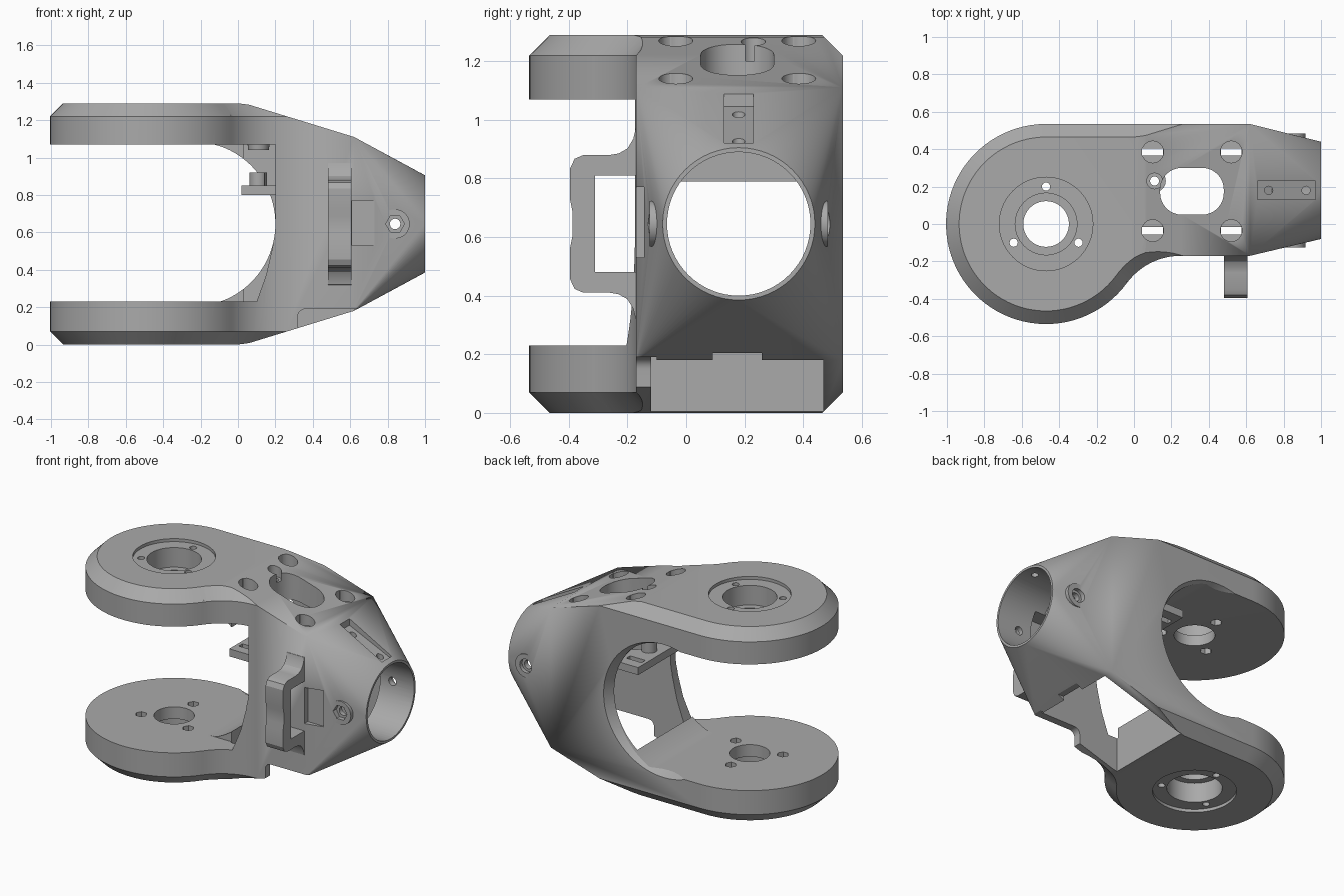
import bpy, bmesh
from math import sin, cos, pi, radians
from mathutils import Vector

if "Cube" in bpy.data.objects:
    bpy.data.objects.remove(bpy.data.objects["Cube"])

grey = bpy.data.materials.new("plain_grey")
grey.use_nodes = True
colour = (0.4, 0.4, 0.4, 1)
grey.diffuse_color = colour
grey.node_tree.nodes["Principled BSDF"].inputs["Base Color"].default_value = colour

H = 1.29            # overall height
MID = H / 2
TY = 0.18           # tube axis
DX, DR = -0.47, 0.535   # round end of the fork


def finish(name, bm):
    bmesh.ops.recalc_face_normals(bm, faces=bm.faces)
    mesh = bpy.data.meshes.new(name)
    bm.to_mesh(mesh)
    bm.free()
    mesh.materials.append(grey)
    ob = bpy.data.objects.new(name, mesh)
    bpy.context.collection.objects.link(ob)
    return ob


def place(axis, u, v, w):
    return {"x": (w, u, v), "y": (u, w, v), "z": (u, v, w)}[axis]


def prism(name, pts, axis, a, b, pts2=None, bevel=0):
    """Extrude a 2D outline along an axis, optionally to a second outline."""
    bm = bmesh.new()
    lo = [bm.verts.new(place(axis, u, v, a)) for u, v in pts]
    hi = [bm.verts.new(place(axis, u, v, b)) for u, v in (pts2 or pts)]
    caps = [bm.faces.new(lo), bm.faces.new(hi)]
    for i in range(len(lo)):
        j = (i + 1) % len(lo)
        bm.faces.new((lo[i], lo[j], hi[j], hi[i]))
    if bevel:
        edges = [e for f in caps for e in f.edges]
        bmesh.ops.recalc_face_normals(bm, faces=bm.faces)
        bmesh.ops.bevel(bm, geom=edges, offset=bevel, segments=1, affect="EDGES")
    return finish(name, bm)


def arc(cx, cy, r, a0, a1, n):
    return [(cx + r * cos(radians(a0 + (a1 - a0) * i / n)),
             cy + r * sin(radians(a0 + (a1 - a0) * i / n))) for i in range(n + 1)]


def circle(cx, cy, r, n=48):
    return arc(cx, cy, r, 0, 360, n)[:-1]


def rect(u0, u1, v0, v1):
    return [(u0, v0), (u1, v0), (u1, v1), (u0, v1)]


def rounded(u0, u1, v0, v1, r):
    pts = []
    for cx, cy, a in ((u1 - r, v1 - r, 0), (u0 + r, v1 - r, 90),
                      (u0 + r, v0 + r, 180), (u1 - r, v0 + r, 270)):
        pts += arc(cx, cy, r, a, a + 90, 8)
    return pts


def combine(ob, other, op="DIFFERENCE", keep=False):
    mod = ob.modifiers.new("cut", "BOOLEAN")
    mod.operation, mod.solver, mod.object = op, "EXACT", other
    bpy.context.view_layer.objects.active = ob
    bpy.ops.object.modifier_apply(modifier=mod.name)
    if not keep:
        bpy.data.objects.remove(other)


def cut(ob, pts, axis, a, b, pts2=None):
    combine(ob, prism("cutter", pts, axis, a, b, pts2))


# Main body: chamfered plan outline, trimmed by the side profile
plan = [(0.62, -0.17), (0.62, DR)] + arc(DX, 0, DR, 90, 323.8, 56)
plan += arc(0.25, -0.527, 0.357, 143.8, 90, 14)
body = prism("fork_arm", plan, "z", 0, H, bevel=0.07)
side = [(-1.2, -0.1), (0.0, -0.1), (0.0, 0), (0.06, 0.008), (0.62, 0.18),
        (0.7, 0.18), (0.7, 1.11), (0.62, 1.11), (0.06, 1.282), (0.0, H), (0.0, 1.4), (-1.2, 1.4)]
combine(body, prism("trim", side, "y", -1, 1), "INTERSECT")

# Transition from the square section to the round tube end
bm = bmesh.new()
for x, m, z0 in ((0.35, 0.01, 0.12), (0.62, 0, 0.18)):
    for u, v in rect(-0.17 + m, DR - m, z0, H - z0):
        bm.verts.new((x, u, v))
for u, v in circle(TY, MID, 0.26, 64):
    bm.verts.new((1, u, v))
bmesh.ops.convex_hull(bm, input=bm.verts)
combine(body, finish("neck", bm), "UNION")

# Flat bosses on both flanks of the neck
combine(body, prism("boss", circle(0.84, MID, 0.078), "y", -0.125, 0.485), "UNION")

# Gap between the fork plates, with a softened edge at the back
cut(body, [(-1.2, 0.23), (-0.13, 0.23)] + arc(-0.24, MID, 0.44, -70, 70, 40)
    + [(-0.13, 1.07), (-1.2, 1.07)], "y", -1, 1)
cut(body, circle(-0.21, MID, 0.41, 64), "y", 0.47, 0.56, circle(-0.21, MID, 0.455, 64))

# Hollow inside, open at the bottom, and the tube bore
hollow = [(0.03, -0.1), (0.62, -0.1), (0.62, 0.2), (0.75, 0.42), (0.75, 0.79),
          (0.62, 0.79), (0.62, 0.98), (0.2, 1.07), (0.03, 1.07)]
cut(body, hollow, "y", -0.12, 0.47)
cut(body, circle(TY, MID, 0.245, 64), "x", 0.68, 1.1)

# Front wall edge and lower front notch
cut(body, [(-1.2, 0.23), (0.1, 0.23), (0.15, 0.37), (0.185, 0.52), (0.2, 0.66),
           (0.2, 1.07), (-1.2, 1.07)], "y", -1, -0.11)
cut(body, [(0.32, -0.1), (0.66, -0.1), (0.66, 0.19)] + arc(0.36, 0.15, 0.04, 90, 180, 6),
    "y", -0.3, -0.1)
cut(body, rect(0.09, 0.26, 0.1, 0.205), "x", 0.6, 0.67)

# Bearing seats and screw holes in both plates
for outer, d in ((H, -1), (0, 1)):
    for r, depth in ((0.25, 0.02), (0.165, 0.15), (0.122, 0.3)):
        cut(body, circle(DX, 0, r, 64), "z", outer - d * 0.1, outer + d * depth)
    for a in (90, 210, 330):
        x, y = DX + 0.2 * cos(radians(a)), 0.2 * sin(radians(a))
        cut(body, circle(x, y, 0.022, 16), "z", outer - d * 0.1, outer + d * 0.3)
        cut(body, circle(x, y, 0.036, 6), "z", outer + d * 0.15, outer + d * 0.3)

# Inner shelf with a screw boss
shelf = prism("inner_shelf", rect(0.02, 0.23, -0.12, 0.475), "z", 0.80, 0.85)
combine(shelf, prism("shelf_boss", circle(0.11, 0.23, 0.048, 24), "z", 0.83, 0.92), "UNION")

# Top openings: long slot, four stepped holes, screw access hole
openings = [prism("cutter", rounded(0.14, 0.48, 0.05, 0.30, 0.115), "z", 0.7, 1.4)]
for x, floor in ((0.10, 1.17), (0.52, 1.08)):
    for y in (-0.035, 0.385):
        openings.append(prism("cutter", circle(x, y, 0.058, 32), "z", floor, 1.4))
        openings.append(prism("cutter", rect(x - 0.056, x + 0.056, y - 0.02, y + 0.02), "z", 0.7, 1.3))
openings.append(prism("cutter", circle(0.11, 0.23, 0.042, 24), "z", 1.2, 1.4))
openings.append(prism("cutter", circle(0.11, 0.23, 0.024, 24), "z", 0.7, 1.3))
for c in openings:
    combine(body, c, keep=True)
    combine(shelf, c)

# Screw tip under the top plate
tip = prism("screw_collar", circle(0.11, 0.23, 0.055, 24), "z", 1.04, 1.08,
            circle(0.11, 0.23, 0.06, 24))
cut(tip, circle(0.11, 0.23, 0.024, 24), "z", 1, 1.2)

# Sloping pocket on top of the neck, with two small holes
cut(body, [(0.66, 1.3), (0.66, 1.045), (0.97, 0.903), (0.97, 1.3)], "y", 0.13, 0.23)
for x in (0.72, 0.92):
    cut(body, circle(x, TY, 0.022, 20), "z", 0.8, 1.3)

# Hexagon seats and cross hole through the neck
cut(body, circle(0.84, MID, 0.028, 24), "y", -0.3, 0.7)
cut(body, circle(0.84, MID, 0.05, 6), "y", -0.3, -0.095)
cut(body, circle(0.84, MID, 0.045, 24), "y", 0.46, 0.7)

# Shallow window in the front wall
cut(body, rect(0.61, 0.73, 0.53, 0.77), "y", -0.3, -0.137)

# Cable loop on the front wall: half outline mirrored about mid height
half = [(-0.15, 0.33), (-0.172, 0.325), (-0.18, 0.29), (-0.2, 0.257), (-0.23, 0.24), (-0.26, 0.235),
        (-0.35, 0.235), (-0.38, 0.222), (-0.395, 0.19), (-0.395, 0.08), (-0.387, 0.04)]
inner = [(-0.31, 0.165), (-0.15, 0.165)]
loop = [(y, MID + h) for y, h in half] + [(y, MID - h) for y, h in reversed(half)]
loop += [(y, MID - h) for y, h in reversed(inner)] + [(y, MID + h) for y, h in inner]
cable_loop = prism("cable_loop", loop, "x", 0.48, 0.608)

for ob in (body, shelf, tip, cable_loop):
    bpy.ops.object.select_all(action="DESELECT")
    ob.select_set(True)
    bpy.context.view_layer.objects.active = ob
    bpy.ops.object.shade_smooth_by_angle(angle=radians(25))
